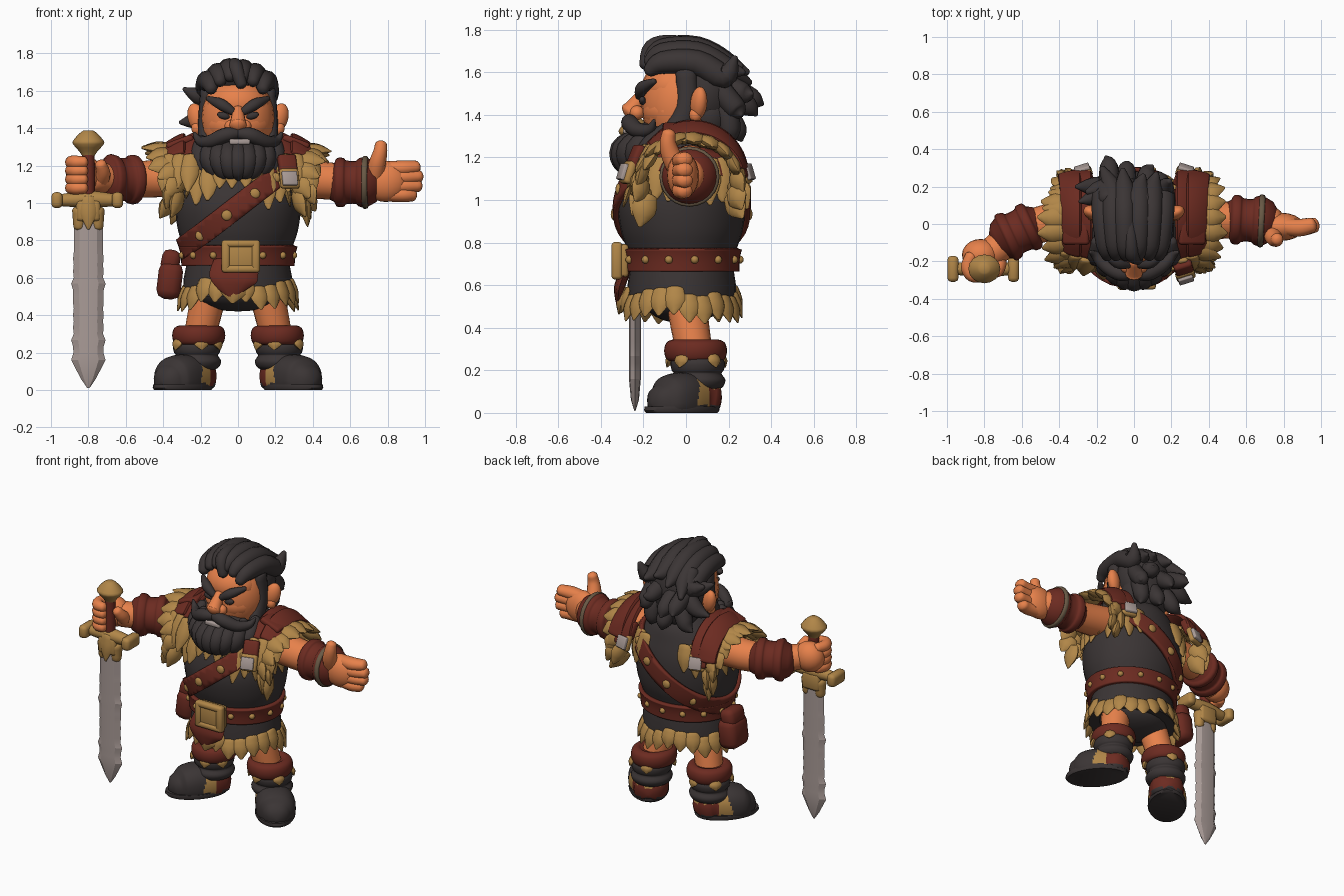
import bpy, bmesh, math, random
from mathutils import Vector as V, Matrix, Euler

if "Cube" in bpy.data.objects:
    bpy.data.objects.remove(bpy.data.objects["Cube"])
random.seed(4)
COLS = {"skin": (.80, .22, .07), "charcoal": (.043, .035, .035), "leather": (.15, .024, .015),
        "fur_tan": (.44, .24, .065), "steel": (.40, .33, .31), "dull_bronze": (.14, .10, .06)}
for k, c in COLS.items():
    bpy.data.materials.new(k).diffuse_color = (*c, 1)
bm = bmesh.new()  # pieces gather here until finish() turns them into an object
SIDES = ((1, "left"), (-1, "right"))

def finish(name, *mats, angle=50):
    global bm
    bmesh.ops.recalc_face_normals(bm, faces=bm.faces)
    me = bpy.data.meshes.new(name)
    bm.to_mesh(me)
    bm.free()
    bm = bmesh.new()
    for m in mats:
        me.materials.append(bpy.data.materials[m])
    me.polygons.foreach_set("use_smooth", [True] * len(me.polygons))
    me.set_sharp_from_angle(angle=math.radians(angle))
    ob = bpy.data.objects.new(name, me)
    bpy.context.collection.objects.link(ob)
    return ob

def dense(rows, k=4):  # Catmull-Rom resampling of tuples
    out, n = [], len(rows)
    for i in range(n - 1):
        quad = (rows[max(i - 1, 0)], rows[i], rows[i + 1], rows[min(i + 2, n - 1)])
        for t in (j / k for j in range(k)):
            out.append([.5 * (2 * q + (r - p) * t + (2 * p - 5 * q + 4 * r - s) * t * t
                              + (3 * q - p - 3 * r + s) * t ** 3) for p, q, r, s in zip(*quad)])
    return out + [list(rows[-1])]

def skin_rings(rings, caps=True):
    vs = [[bm.verts.new(p) for p in r] for r in rings]
    n = len(vs[0])
    for a, b in zip(vs, vs[1:]):
        for i in range(n):
            bm.faces.new((a[i], a[(i + 1) % n], b[(i + 1) % n], b[i]))
    for r in (vs[0], vs[-1]) if caps else ():
        bm.faces.new(r)

def tube(pts, w=1, h=1, ref=None, n=12, k=4, power=1.0):  # rounded tube through (x, y, z, radius)
    d = [(V(p[:3]), max(p[3], .003)) for p in dense(pts, k)]
    way = d[-1][0] - d[0][0]
    ref = V(ref or min(((1, 0, 0), (0, 0, 1)), key=lambda a: abs(V(a).dot(way))))
    cap = ((.28, .85), (.5, .5), (.62, .12))
    ends = []
    for (c, r), (c2, _) in ((d[0], d[1]), (d[-1], d[-2])):
        ends.append([(c + (c - c2).normalized() * r * e * min(w, h), r * f) for e, f in cap])
    seq, rings = ends[0][::-1] + d + ends[1], []
    sp = lambda x: math.copysign(abs(x) ** power, x)
    for i, (c, r) in enumerate(seq):
        t = (seq[min(i + 1, len(seq) - 1)][0] - seq[max(i - 1, 0)][0]).normalized()
        u = (ref - t * ref.dot(t)).normalized()
        v = t.cross(u)
        angs = [math.tau * j / n for j in range(n)]
        rings.append([c + u * sp(math.cos(a)) * r * w + v * sp(math.sin(a)) * r * h for a in angs])
    skin_rings(rings)

def loft(rows, n=32, caps=True):  # stack of ellipses (z, cx, cy, rx, ry)
    skin_rings([[(cx + rx * math.cos(math.tau * i / n), cy + ry * math.sin(math.tau * i / n), z)
                 for i in range(n)] for z, cx, cy, rx, ry in rows], caps)

def ball(c, r, rot=(0, 0, 0)):
    bmesh.ops.create_uvsphere(bm, u_segments=20, v_segments=12, radius=1, matrix=Matrix.LocRotScale(V(c), Euler(rot), V(r)))

def box(c, s, rot=(0, 0, 0), bev=.015):
    g = bmesh.ops.create_cube(bm, size=1, matrix=Matrix.LocRotScale(V(c), Euler(rot), V(s)))
    bmesh.ops.bevel(bm, geom=list({e for v in g["verts"] for e in v.link_edges}), offset=bev, segments=2, affect='EDGES', profile=.5)

def leaf(a, b, r, ref, thick=.4):  # pointed fur tuft from a to b
    tube([(*a, r * .8), (*V(a).lerp(V(b), .5), r), (*b, r * .15)], 1, thick, ref, n=8, k=3)

# torso, with belt and strap cut from its surface
TORSO = dense([(.62, 0, -.02, .275, .245), (.74, 0, -.02, .285, .25), (.85, 0, -.02, .32, .285), (.97, 0, -.02, .335, .30),
               (1.08, 0, -.01, .325, .285), (1.18, 0, 0, .285, .25), (1.27, 0, .03, .20, .19), (1.34, 0, .04, .11, .12)])
loft(TORSO)
finish("torso", "charcoal")
def row(z):
    return min(TORSO, key=lambda q: abs(q[0] - z))
def surf(x, z, s):
    _, _, cy, rx, ry = row(z)
    return cy + s * ry * math.sqrt(max(0, 1 - (x / rx) ** 2))
for name, z, no in (("belt", .72, (0, 0, 1)), ("chest_strap", .98, (-.77, 0, 1))):
    loft(TORSO, 48, False)
    no = V(no).normalized()
    for s in (1, -1):
        bmesh.ops.bisect_plane(bm, geom=bm.verts[:] + bm.edges[:] + bm.faces[:], plane_co=V((0, 0, z)) + no * .055 * s,
                               plane_no=no * s, clear_outer=True)
    m = finish(name, "leather").modifiers.new("thick", 'SOLIDIFY')
    m.thickness, m.offset = .025, 1
# studs and buckle
for x in (-.2, -.06, .09, .2):
    for s in (-1, 1):
        ball((x, surf(x, .98 + .77 * x, s) + s * .025, .98 + .77 * x), (.028, .014, .028))
for a in (math.tau * (i + .5) / 14 for i in range(14)):
    ball((.305 * math.cos(a), -.02 + .272 * math.sin(a), .72), (.019, .019, .019))
finish("strap_studs", "fur_tan")
box((.015, -.305, .715), (.19, .07, .155))
for s in (-1, 1):
    box((.015 + s * .08, -.325, .715), (.045, .05, .175))
    box((.015, -.325, .715 + s * .068), (.2, .05, .04))
finish("buckle", "fur_tan")
# skirt, fur hem, flap, pouch
loft([(.70, 0, -.02, .27, .24), (.6, 0, -.02, .29, .255), (.50, 0, -.02, .295, .255), (.5, 0, -.02, .25, .22)])
ball((0, -.01, .53), (.25, .19, .11))
finish("skirt", "charcoal")
for i in range(24):
    c, s = math.cos(math.tau * (i + .5) / 24), math.sin(math.tau * (i + .5) / 24)
    dz = random.uniform(-.03, .03)
    leaf((.286 * c, -.02 + .25 * s, .565 + dz), (.325 * c, -.02 + .285 * s, .455 + dz - .012 * abs(c)), .05, (-s, c, 0))
leaf((-.02, -.29, .58), (-.03, -.315, .465), .07, (1, 0, 0))
finish("fur_hem", "fur_tan")
tube([(-.01, -.28, .68, .12), (-.025, -.31, .6, .13), (-.03, -.318, .55, .09), (-.03, -.32, .5, .025)], 1, .2, (1, 0, 0))
finish("front_flap", "leather")
box((-.365, .01, .585), (.13, .19, .2), (0, .12, 0), .045)
box((-.36, .01, .69), (.10, .16, .12), (0, .2, 0), .035)
finish("pouch", "leather")
# head, nose and ears
ball((0, -.02, 1.45), (.198, .19, .24))
ball((0, -.055, 1.53), (.172, .152, .13))
ball((0, -.06, 1.42), (.18, .15, .12))
tube([(0, -.2, 1.5, .028), (0, -.25, 1.43, .043), (0, -.262, 1.415, .048)])
for s in (-1, 1):
    ball((s * .038, -.23, 1.41), (.034, .034, .034))
    ball((s * .22, .06, 1.455), (.05, .038, .08), (0, s * .3, s * .4))
    ball((s * .22, .045, 1.40), (.03, .03, .035))
finish("head", "skin")
# eyes, brows, moustache, beard, teeth
for s in (-1, 1):
    ball((s * .078, -.205, 1.467), (.034, .016, .019), (0, -s * .25, 0))
finish("eyes", "charcoal")
for s in (-1, 1):
    tube([(s * .028, -.218, 1.487, .02), (s * .09, -.205, 1.527, .031), (s * .16, -.15, 1.558, .014)])
finish("eyebrows", "charcoal")
for s in (-1, 1):
    tube([(0, -.26, 1.372, .028), (s * .07, -.265, 1.362, .04), (s * .15, -.225, 1.328, .036),
          (s * .205, -.17, 1.333, .025), (s * .235, -.15, 1.375, .008)])
finish("moustache", "charcoal")
ball((0, -.15, 1.25), (.195, .15, .12))
for u in (i / 4 - 1 for i in range(9)):
    y = -.30 + .13 * u * u
    tube([(u * .2, y + .08, 1.32 + .02 * u * u, .03), (u * .2, y, 1.24, .056), (u * .14, y + .01, 1.165, .05),
          (u * .09, y + .02, 1.13 + .03 * abs(u), .02)])
for s in (-1, 1):
    tube([(s * .17, 0, 1.6, .035), (s * .182, 0, 1.43, .035), (s * .172, -.07, 1.28, .045)], .9, 1.4, (1, 0, 0))
finish("beard", "charcoal")
box((.01, -.282, 1.328), (.11, .03, .03), bev=.008)
finish("teeth", "steel")
# hair: cap plus swept-back locks
ball((0, .1, 1.52), (.195, .145, .215))
ball((0, .11, 1.40), (.175, .12, .15))
ball((0, 0, 1.665), (.165, .165, .09))
for x, z, ex, ey, ez in ((-.15, 1.64, -.25, .17, 1.60), (-.10, 1.68, -.17, .30, 1.55), (-.045, 1.705, -.06, .29, 1.6),
                         (.025, 1.70, .05, .26, 1.63), (.085, 1.68, .12, .27, 1.6), (.14, 1.64, .19, .23, 1.67)):
    tube([(x * .95, -.175, z - .035, .03), (x, -.11, z + .005, .053), (x * 1.1, .05, z + .005, .06),
          (x * 1.15, .18, z - .06, .058), (ex, ey, ez, .015)])
tube([(.02, -.19, 1.63, .03), (-.01, -.16, 1.715, .04), (-.02, -.06, 1.738, .038), (-.03, .08, 1.71, .03)])
for x, z, ex, ey, ez in ((-.15, 1.52, -.31, .2, 1.43), (-.12, 1.56, -.15, .36, 1.45), (-.04, 1.54, -.04, .33, 1.40),
                         (.05, 1.56, .1, .31, 1.5), (.12, 1.5, .16, .26, 1.4), (-.1, 1.42, -.2, .22, 1.3),
                         (0, 1.42, .0, .26, 1.28), (.1, 1.42, .12, .21, 1.27), (-.14, 1.6, -.29, .12, 1.61)):
    tube([(x, .13, z + .06, .05), (x * 1.1, .19, z - .02, .055), (x * .5 + ex * .5, ey * .7 + .06, (z + ez) / 2 - .03, .048), (ex, ey, ez, .01)])
finish("hair", "charcoal")
# pauldrons, shoulder fur, metal tabs (front tab on the left shoulder only)
for s, side in SIDES:
    for x, r, w, a0, a1 in ((.275, .25, .06, 5, 140), (.335, .245, .062, 15, 138)):
        arc = [math.radians(a0 + (a1 - a0) * i / 7) for i in range(8)]
        tube([(s * (x + .015 * (1 - math.sin(a))), .03 + r * math.cos(a), 1.09 + r * math.sin(a), w) for a in arc],
             1, .3, (1, 0, -s * .55), power=.6)
    box((s * .31, -.03, 1.325), (.15, .16, .04), (0, s * .35, 0))
    tabs = [(1, .235)] + [(-1, -.235)] * (s > 0)
    for f, y in tabs:
        box((s * .265, y, 1.2), (.10, .05, .12), (f * .4, 0, -s * f * .3))
    finish(side + "_pauldron", "leather")
    for layer in range(2):
        for i in range(12):
            a, q = math.radians(-24 + 228 * (i + layer * .5) / 11.5), random.uniform(-.025, .025)
            c, h, up = math.cos(a), math.sin(a), max(math.sin(a), 0)
            leaf((s * (.31 + .05 * layer), .015 + .215 * c, 1.10 + .2 * h),
                 (s * (.37 + .10 * up + .025 * layer + q), .015 + (.275 - .02 * layer) * c, 1.0 + .25 * h + .03 * up + q), .058, (0, -h, c), .5)
    for i in range(11):  # fur lying on the ribs
        a, dz = math.radians(-62 + 124 * i / 10), random.uniform(-.035, .03)
        c, h = math.cos(a), math.sin(a)
        (_, _, y0, p0, q0), (_, _, y1, p1, q1) = row(1.19), row(1.0)
        leaf((s * (p0 * c + .01), y0 + q0 * h, 1.19), (s * (p1 + .015) * c, y1 + (q1 + .015) * h, 1.0 + dz), .055, (0, 1, 0) if c > .7 else (1, 0, 0))
    for i in range(3):
        leaf((s * (.25 + .055 * i), -.19 + .02 * i, 1.25), (s * (.27 + .055 * i), -.275 + .03 * i, 1.06 + .02 * i), .05, (1, 0, 0), .5)
    for f, y in tabs:
        box((s * .275, f * .272, 1.13), (.105, .04, .11), (f * .3, 0, -s * f * .3))
    finish(side + "_shoulder_fur", "fur_tan")
    for f, y in tabs:
        box((s * .275, f * .29, 1.13), (.082, .04, .078), (f * .3, 0, -s * f * .3), .006)
    finish(side + "_metal_tab", "steel")
for x in (-.15, -.09, -.03, .04, .1):
    leaf((x, surf(x, 1.18, -1), 1.2), (x * 1.1, surf(x, 1.08, -1) - .01, 1.08), .04, (1, 0, 0))
finish("neck_fur", "fur_tan")
# arms and cuffs
for side, path, c, d in (
        ("left", [(.22, .02, 1.15, .11), (.45, .02, 1.12, .1), (.62, .02, 1.115, .095), (.75, .0, 1.115, .085)], (.605, .02, 1.11), (1, -.05, 0)),
        ("right", [(-.22, .02, 1.15, .11), (-.45, .01, 1.13, .1), (-.63, -.06, 1.125, .09), (-.77, -.16, 1.14, .08)], (-.615, -.04, 1.125), (-.9, -.42, 0))):
    tube(path, n=20)
    finish(side + "_arm", "skin")
    c, d = V(c), V(d).normalized()
    ring = lambda prof: tube([(*(c + d * t), r) for t, r in prof], n=24, k=3)
    ring(((-.09, .105), (-.075, .13), (-.04, .13), (-.025, .117), (.025, .115), (.04, .128), (.075, .136), (.09, .118)))
    finish(side + "_cuff", "leather")
    if side == "left":
        ring(((.058, .12), (.065, .14), (.088, .138), (.092, .118)))
        finish("left_cuff_rim", "dull_bronze")
        ring(((.092, .128), (.1, .124)))
        finish("left_cuff_lining", "leather")
# open left hand, closed right hand
ball((.79, -.015, 1.115), (.12, .075, .11))
for i, e in enumerate((.955, .985, .99, .975)):
    z = 1.045 + .047 * i
    tube([(.78, -.01, z, .036), (.88, -.02, z, .041), (e - .02, -.005, z + .003 * (i - 1), .034)], 1, 1.15, (0, 0, 1))
tube([(.73, -.03, 1.13, .05), (.745, -.07, 1.21, .046), (.76, -.085, 1.27, .038), (.765, -.08, 1.315, .032)])
finish("left_hand", "skin")
ball((-.82, -.165, 1.15), (.1, .085, .1))
for z in (1.08, 1.126, 1.172, 1.218):
    tube([(-.87, -.17, z, .032), (-.89, -.23, z, .035), (-.865, -.275, z, .035), (-.82, -.28, z, .03)])
tube([(-.74, -.15, 1.11, .05), (-.722, -.22, 1.16, .04), (-.735, -.26, 1.21, .03)])
finish("right_hand", "skin")
# sword: notched blade, grip, guard, pommel
SX, SY = -.8, -.24
rows = [(.01, .006), (.06, .04), (.16, .092), (.2, .08)] + [(.2 + .67 * i / 20, .082 + random.choice((-.004, 0, .01))) for i in range(1, 21)]
HEX = ((-1, 0), (-.6, -.8), (0, -1), (.6, -.8), (1, 0), (.6, .8), (0, 1), (-.6, .8))
skin_rings([[(SX + w * a, SY + .028 * b * min(1, w / .06), z) for a, b in HEX] for z, w in rows + [(.93, .07)]])
finish("sword_blade", "steel", angle=15)
tube([(SX, SY, 1.0, .032), (SX, SY, 1.13, .036), (SX, SY, 1.28, .032)])
finish("sword_grip", "leather")
box((SX, SY, .96), (.13, .09, .12), bev=.02)
for x in (-1, 1):
    tube([(SX + x * .045, SY, .96, .042), (SX + x * .05, SY, .87, .03)])
    box((SX - .006 + x * .162, SY, 1.015), (.06, .14, .085), bev=.022)
leaf((SX, SY - .035, 1.03), (SX, SY - .05, .86), .045, (1, 0, 0))
tube([(-.94, SY, 1.015, .033), (SX, SY, 1.02, .045), (-.66, SY, 1.015, .033)])
loft(dense([(z, SX, SY, r, r * .9) for z, r in ((1.255, .035), (1.275, .048), (1.315, .083), (1.335, .08), (1.37, .05), (1.388, .025))], 2), 16)
finish("sword_guard_and_pommel", "fur_tan")
# legs and boots
for s, side in SIDES:
    tube([(s * .15, 0, .53, .095), (s * .18, .02, .4, .09), (s * .205, .04, .28, .085)], n=20)
    finish(side + "_leg", "skin")
    loft(dense([(z, s * .22, .055, r, r) for z, r in ((.11, .1), (.125, .12), (.155, .13), (.185, .112), (.2, .122), (.24, .127), (.28, .1))], 3))
    finish(side + "_boot_shaft", "charcoal")
    loft(dense([(z, s * .21, .045, r, r * 1.04) for z, r in ((.24, .1), (.25, .13), (.29, .142), (.33, .132), (.345, .1), (.335, .08))], 3))
    finish(side + "_knee_band", "leather")
    for c, h in ((math.cos(a), math.sin(a)) for a in (-2.6, -1.75, -.6, .7, 1.9)):
        leaf((s * (.218 + .12 * c), .05 + .12 * h, .27), (s * (.218 + .142 * c), .05 + .142 * h, .215), .038, (-h, s * c, 0), .5)
    finish(side + "_boot_fur", "fur_tan")
    # foot coloured along its length: toe, instep strip, heel
    tube([(s * .205, .1, .06, .1), (s * .235, .045, .07, .112), (s * .305, -.03, .065, .124), (s * .352, -.085, .05, .115), (s * .378, -.12, .045, .085)],
         n=32, k=10, power=.85)
    for v in bm.verts:
        v.co.z = max(v.co.z, .012)
    for f in bm.faces:
        c = f.calc_center_median()
        t = (c.x * s - .2) * .6 - (c.y - .08) * .8
        f.material_index = 0 if t > .125 - .3 * (c.z - .1) or c.z < .03 else (1 if t > .05 or c.z > .115 else 2)
    finish(side + "_boot_foot", "charcoal", "fur_tan", "leather")
    loft([(z, 0, 0, .125 * k, .205 * k) for z, k in ((0, .95), (.012, 1), (.03, .98))])
    bmesh.ops.transform(bm, matrix=Matrix.Translation((s * .295, -.02, 0)) @ Matrix.Rotation(s * .68, 4, 'Z'), verts=bm.verts)
    finish(side + "_boot_sole", "charcoal")

for m in bpy.data.materials:
    if m.users and not m.is_grease_pencil:
        m.use_nodes = True
        m.node_tree.nodes["Principled BSDF"].inputs["Base Color"].default_value = m.diffuse_color
